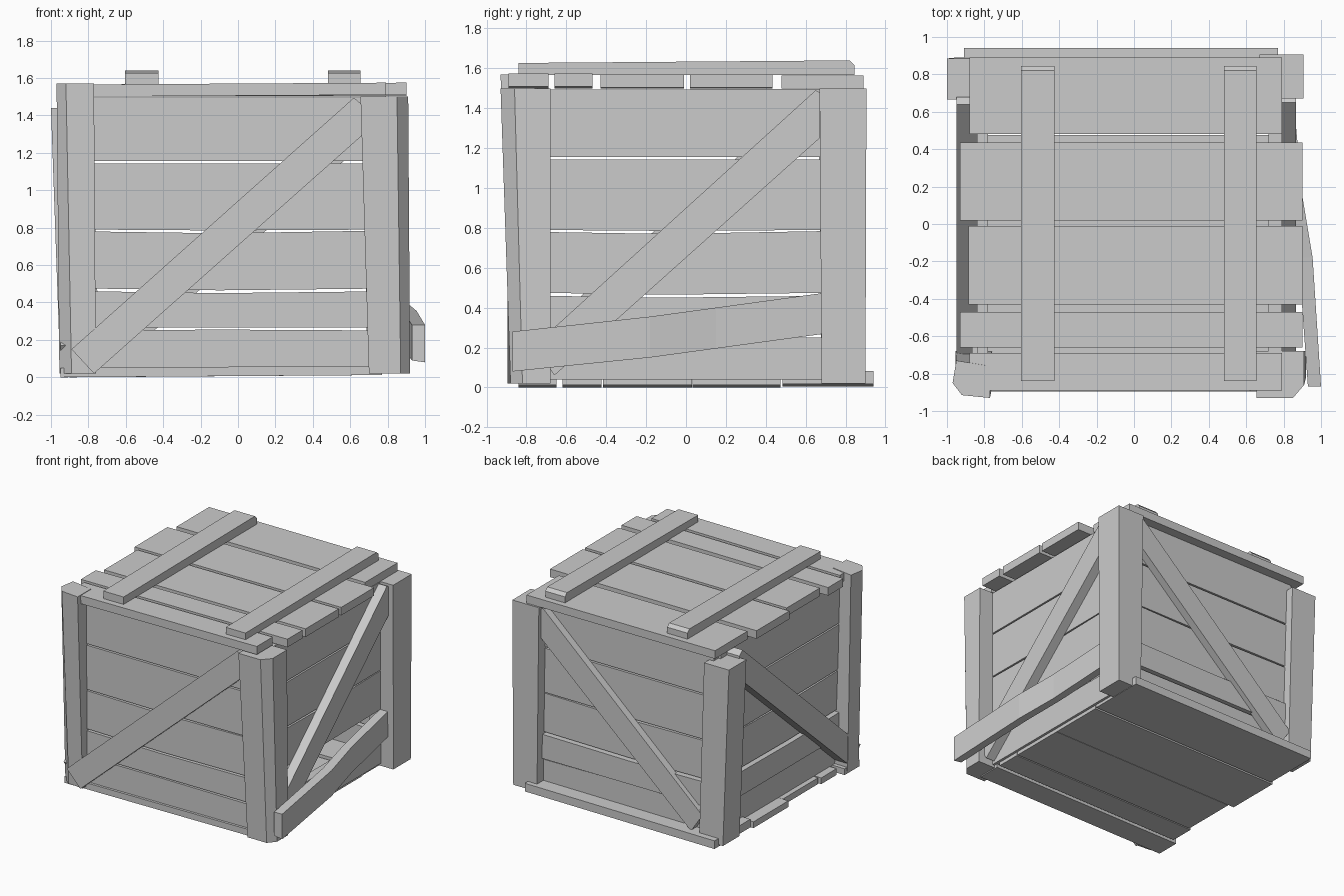
import bpy, bmesh

if "Cube" in bpy.data.objects:
    bpy.data.objects.remove(bpy.data.objects["Cube"])


def loft(name, rings):
    """Closed solid through matching rings of points."""
    bm = bmesh.new()
    vs = [[bm.verts.new(p) for p in r] for r in rings]
    n = len(rings[0])
    for a, b in zip(vs, vs[1:]):
        for i in range(n):
            j = (i + 1) % n
            bm.faces.new((a[i], a[j], b[j], b[i]))
    bm.faces.new(vs[0][::-1])
    bm.faces.new(vs[-1])
    bmesh.ops.recalc_face_normals(bm, faces=bm.faces)
    me = bpy.data.meshes.new(name)
    bm.to_mesh(me)
    bm.free()
    ob = bpy.data.objects.new(name, me)
    bpy.context.collection.objects.link(ob)
    return ob


def board_x(name, x0, x1, y0, y1, z0, z1, tilt=0.0):
    """Board along x, right end raised by tilt."""
    return loft(name, [[(x, y0, z0 + t), (x, y1, z0 + t), (x, y1, z1 + t), (x, y0, z1 + t)]
                       for x, t in ((x0, 0), (x1, tilt))])


def post(name, bottom, top, z0, z1):
    return loft(name, [[(x, y, z0) for x, y in bottom], [(x, y, z1) for x, y in top]])


def rect(x0, x1, y0, y1):
    return [(x0, y0), (x1, y0), (x1, y1), (x0, y1)]


def place(axis, u, d, z):
    return (u, d, z) if axis == 'x' else (d, u, z)


# Leaning corner posts
post("front_left_post",
     [(-.76, -.88), (-.89, -.87), (-.955, -.82), (-.955, -.68), (-.76, -.68)],
     [(-.77, -.93), (-.92, -.915), (-.97, -.85), (-.95, -.73), (-.77, -.76)], .02, 1.57)
post("front_right_post",
     [(.70, -.68), (.92, -.68), (.92, -.82), (.87, -.88), (.70, -.88)],
     [(.655, -.68), (.91, -.68), (.91, -.86), (.85, -.93), (.655, -.93)], .02, 1.5)
post("back_right_post", rect(.69, .90, .68, .90), rect(.67, .905, .67, .905), .02, 1.5)
post("back_left_post", rect(-.95, -.74, .68, .89), rect(-1.0, -.78, .665, .885), .02, 1.44)

# Wall planks: (left z0, z1, middle z0, z1, right z0, z1)
BANDS = [(.04, .25, .04, .255, .04, .25),
         (.265, .46, .265, .45, .265, .46),
         (.475, .78, .465, .77, .475, .785),
         (.79, 1.143, .785, 1.143, .79, 1.143),
         (1.155, 1.495, 1.155, 1.495, 1.155, 1.497)]
WALLS = {"front": ('x', -.82, -.75, -.82, .82), "back": ('x', .75, .82, -.82, .82),
         "left": ('y', -.84, -.78, -.76, .76), "right": ('y', .72, .79, -.76, .76)}
for side, (axis, d0, d1, u0, u1) in WALLS.items():
    for i, b in enumerate(BANDS):
        if side == "right" and i == 1:
            continue  # the plank that came loose
        # second planks on the back and left sit slightly proud
        push = {"back": .02, "left": -.025}.get(side, 0) if i == 1 else 0
        rings = []
        for k, u in enumerate((u0, (u0 + u1) / 2 - .1, u1)):
            lo, hi = b[2 * k], b[2 * k + 1]
            a, c = d0 + push, d1 + push
            rings.append([place(axis, u, d, z) for d, z in ((a, lo), (c, lo), (c, hi), (a, hi))])
        loft(f"{side}_plank_{i + 1}", rings)

# Diagonal braces, rising toward +x or +y
LONG = [(-.89, .15), (-.77, .02), (.66, 1.29), (.66, 1.46), (.62, 1.495)]
SHORT = [(-.76, .21), (-.66, .06), (.67, 1.25), (.67, 1.48), (.65, 1.49)]
LEFT = [(-.85, .17), (-.74, .03), (.68, 1.28), (.68, 1.46), (.64, 1.495)]
for side, axis, d0, d1, pts in (("front", 'x', -.82, -.895, LONG), ("back", 'x', .82, .88, SHORT),
                                ("left", 'y', -.84, -.95, LEFT), ("right", 'y', .79, .865, SHORT)):
    loft(f"{side}_diagonal_brace", [[place(axis, u, d, z) for u, z in pts] for d in (d0, d1)])

# Loose bent plank across the lower right side
loft("loose_side_plank",
     [[(x0, y, z0), (x1, y, z0 - .01), (x1, y, z1), (x0, y, z1)]
      for y, x0, x1, z0, z1 in ((-.87, .93, 1.0, .09, .28), (-.18, .88, .955, .16, .355),
                                (.15, .83, .90, .205, .40), (.70, .78, .85, .28, .475))])

# Lid planks
LID = [(-.88, .79, .48, .89, 0), (-.93, .90, .02, .435, .005), (-.885, .90, -.43, -.01, .005),
       (-.93, .90, -.66, -.47, .01), (-.88, .79, -.89, -.69, .01)]
for i, (x0, x1, y0, y1, t) in enumerate(LID):
    board_x(f"lid_plank_{i + 1}", x0, x1, y0, y1, 1.5, 1.565, t)

# Lid cleats with a chamfered back end
for name, x0, x1 in (("left_lid_cleat", -.605, -.425), ("right_lid_cleat", .48, .655)):
    prof = [(-.84, 1.567), (.845, 1.567), (.845, 1.615), (.82, 1.64), (-.84, 1.627)]
    loft(name, [[(x, y, z) for y, z in prof] for x in (x0, x1)])

# Floor planks
FLOOR = [(-.95, .77, -.84, -.65, 0, .05), (-.90, .77, -.62, -.425, 0, .05),
         (-.88, .77, -.415, .03, 0, .05), (-.93, .77, .033, .475, 0, .05),
         (-.91, .77, .485, .94, .005, .07)]
for i, (x0, x1, y0, y1, z0, z1) in enumerate(FLOOR):
    board_x(f"floor_plank_{i + 1}", x0, x1, y0, y1, z0, z1, .012)
